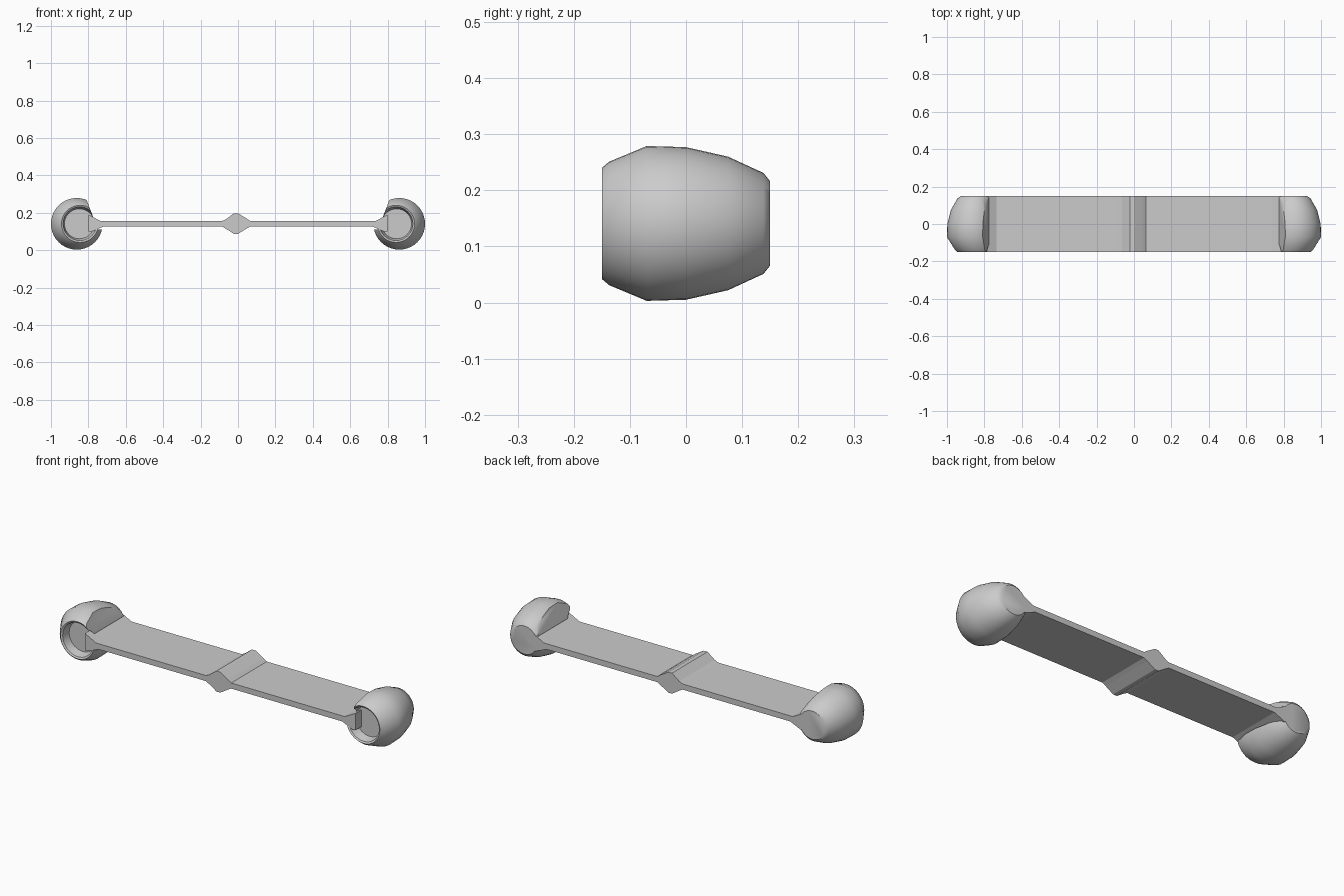
import bpy, bmesh, math

if "Cube" in bpy.data.objects:
    bpy.data.objects.remove(bpy.data.objects["Cube"])


def finish(name, bm):
    bmesh.ops.recalc_face_normals(bm, faces=bm.faces)
    me = bpy.data.meshes.new(name)
    bm.to_mesh(me)
    bm.free()
    ob = bpy.data.objects.new(name, me)
    bpy.context.collection.objects.link(ob)
    return ob


def activate(ob):
    bpy.ops.object.select_all(action='DESELECT')
    ob.select_set(True)
    bpy.context.view_layer.objects.active = ob


def prism(name, pts, y0, y1):
    """Extrude an xz outline along y."""
    bm = bmesh.new()
    f = bm.faces.new([bm.verts.new((x, y0, z)) for x, z in pts])
    ext = bmesh.ops.extrude_face_region(bm, geom=[f])['geom']
    vs = [g for g in ext if isinstance(g, bmesh.types.BMVert)]
    bmesh.ops.translate(bm, verts=vs, vec=(0, y1 - y0, 0))
    return finish(name, bm)


# Flat bar with a raised centre ridge and flared ends
top = [(-.80, .19), (-.735, .156), (-.085, .156), (-.065, .165), (-.022, .197), (0, .197),
       (.045, .170), (.065, .156), (.735, .156), (.80, .19)]
bottom = [(.80, .10), (.78, .10), (.72, .126), (.065, .126), (.045, .115), (0, .087),
          (-.022, .087), (-.065, .115), (-.085, .126), (-.72, .126), (-.78, .10), (-.80, .10)]
prism("bar", top + bottom, -.15, .15)

# Barrel-shaped end pod: (y, radius, centre x), with a recessed front disc
rings = [(-.10, .08, .848), (-.145, .09, .845), (-.15, .099, .845), (-.137, .11, .848),
         (-.07, .138, .862), (0, .136, .862), (.075, .119, .86),
         (.138, .09, .853), (.15, .075, .85)]
N = 40
bm = bmesh.new()
loops = []
for y, r, cx in rings:
    loops.append([bm.verts.new((cx + r * math.cos(2 * math.pi * i / N), y,
                                .141 + r * math.sin(2 * math.pi * i / N)))
                  for i in range(N)])
for a, b in zip(loops, loops[1:]):
    for i in range(N):
        j = (i + 1) % N
        bm.faces.new((a[i], a[j], b[j], b[i]))
bm.faces.new(loops[0])
bm.faces.new(loops[-1])
pod = finish("end_pod", bm)

# Notch where the bar enters the pod
cutter = prism("notch_cutter", [(.825, .32), (.81, .27), (.775, .18), (.775, .11),
                                (.65, .11), (.65, .32)], -.3, .3)
cutter.hide_render = True
activate(pod)
cut = pod.modifiers.new("notch", 'BOOLEAN')
cut.operation = 'DIFFERENCE'
cut.solver = 'EXACT'
cut.object = cutter
bpy.ops.object.modifier_apply(modifier=cut.name)
bpy.data.objects.remove(cutter)

# Smooth shading and the mirrored pod
activate(pod)
bpy.ops.object.shade_smooth_by_angle(angle=math.radians(35))
mir = pod.modifiers.new("mirror", 'MIRROR')
mir.use_axis[0] = True
